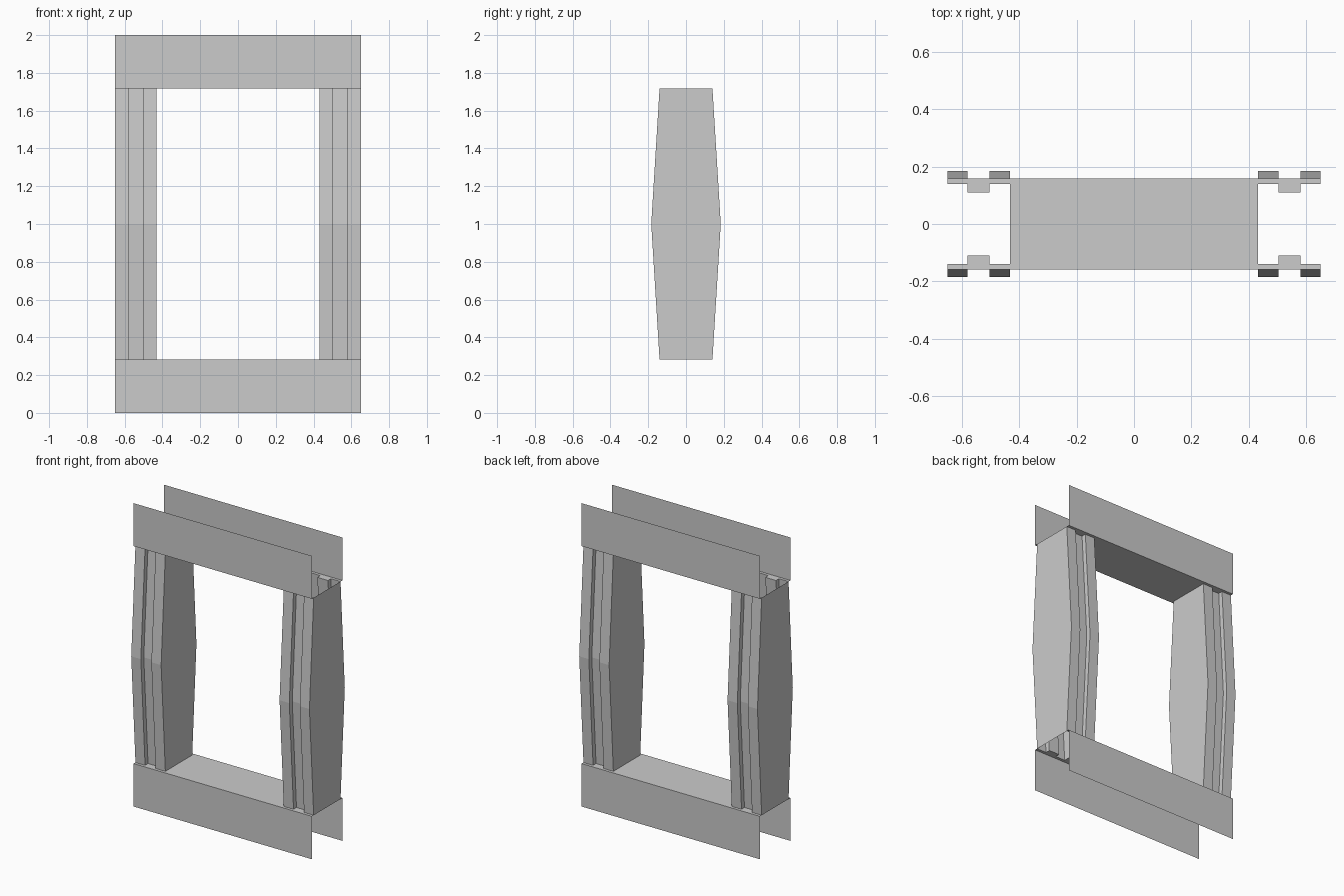
import bpy

if "Cube" in bpy.data.objects:
    bpy.data.objects.remove(bpy.data.objects["Cube"])

X_IN, X_G1, X_G2, X_OUT = 0.432, 0.503, 0.58, 0.65   # column edges and groove edges
Z_LO, Z_MID, Z_HI, TOP = 0.283, 1.0, 1.717, 2.0
Y_PLATE, Y_END, Y_MID, GROOVE = 0.159, 0.14, 0.184, 0.031


def make(name, verts, faces, mirror=(False, False)):
    mesh = bpy.data.meshes.new(name)
    mesh.from_pydata(verts, [], faces)
    obj = bpy.data.objects.new(name, mesh)
    bpy.context.collection.objects.link(obj)
    if any(mirror):
        mod = obj.modifiers.new("mirror", 'MIRROR')
        mod.use_axis = (mirror[0], mirror[1], False)
        mod.use_mirror_merge = False
    return obj


def section(d):
    """Counter-clockwise column outline, grooved on the front and back."""
    g = d - GROOVE
    front = [(X_IN, -d), (X_G1, -d), (X_G1, -g), (X_G2, -g), (X_G2, -d), (X_OUT, -d)]
    return front + [(x, -y) for x, y in reversed(front)]


# grooved columns: open tubes that swell at mid height
rings = [(Z_LO, Y_END), (Z_MID, Y_MID), (Z_HI, Y_END)]
verts = [(x, y, z) for z, d in rings for x, y in section(d)]
n = 12
faces = [(r * n + i, r * n + (i + 1) % n, (r + 1) * n + (i + 1) % n, (r + 1) * n + i)
         for r in range(2) for i in range(n)]
make("columns", verts, faces, (True, False))

for label, z0, z1, shelf_z, up in (("bottom", 0, Z_LO, Z_LO, True),
                                   ("top", Z_HI, TOP, Z_HI, False)):
    # thin fascia plates, front and back
    make(label + "_fascia",
         [(-X_OUT, -Y_PLATE, z0), (X_OUT, -Y_PLATE, z0),
          (X_OUT, -Y_PLATE, z1), (-X_OUT, -Y_PLATE, z1)],
         [(0, 1, 2, 3)], (False, True))

    def quads(name, rects, mirror=(False, False)):
        v, f = [], []
        for xa, xb, ya, yb in rects:
            b = len(v)
            v += [(xa, ya, shelf_z), (xb, ya, shelf_z), (xb, yb, shelf_z), (xa, yb, shelf_z)]
            f.append((b, b + 1, b + 2, b + 3) if up else (b + 3, b + 2, b + 1, b))
        make(name, v, f, mirror)

    # shelf between the columns
    quads(label + "_shelf", [(-X_IN, X_IN, -Y_PLATE, Y_PLATE)])
    # narrow ledges joining the fascia to the column outline
    quads(label + "_ledges",
          [(X_IN, X_G1, -Y_PLATE, -Y_END),
           (X_G1, X_G2, -Y_PLATE, -Y_END + GROOVE),
           (X_G2, X_OUT, -Y_PLATE, -Y_END)], (True, True))
